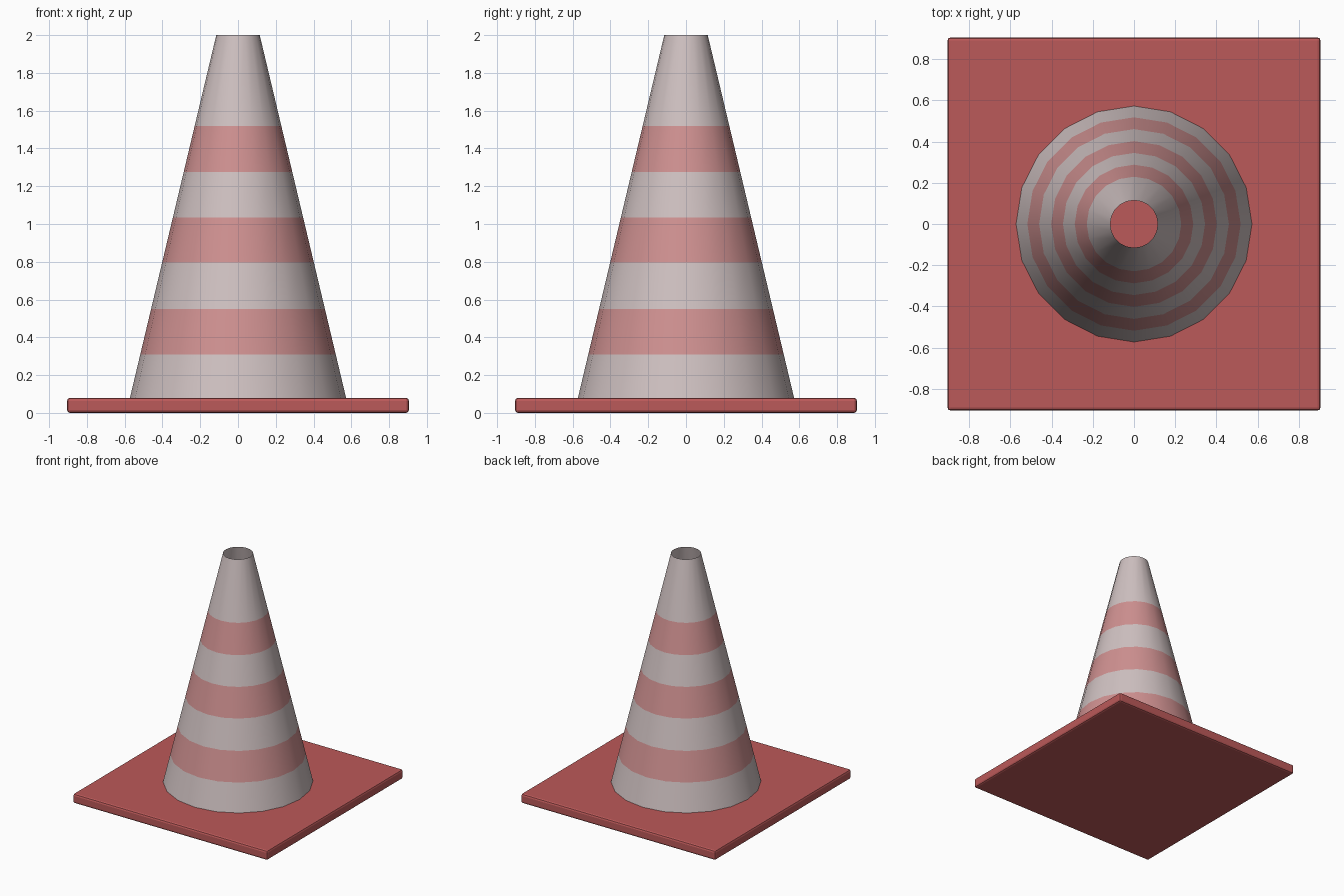
import bpy, bmesh, math

if "Cube" in bpy.data.objects:
    bpy.data.objects.remove(bpy.data.objects["Cube"])

def material(name, color):
    m = bpy.data.materials.new(name)
    m.diffuse_color = (*color, 1)
    m.use_nodes = True
    m.node_tree.nodes["Principled BSDF"].inputs["Base Color"].default_value = m.diffuse_color
    return m

base_red = material("base_red", (0.5, 0.1, 0.1))
stripe_red = material("stripe_red", (0.62, 0.28, 0.28))
off_white = material("off_white", (0.62, 0.53, 0.53))

# square base plate with softened edges
bpy.ops.mesh.primitive_cube_add(size=1, location=(0, 0, 0.04))
base = bpy.context.object
base.name = "base_plate"
base.scale = (1.81, 1.81, 0.08)
bpy.ops.object.transform_apply(location=False, rotation=False, scale=True)
base.data.materials.append(base_red)
bevel = base.modifiers.new("soft_edges", 'BEVEL')
bevel.width = 0.016
bevel.segments = 2

# hollow open cone, one ring per stripe boundary
SIDES = 20
levels = [0.07, 0.31, 0.55, 0.795, 1.035, 1.275, 1.52, 2.0]
bm = bmesh.new()
rings = []
for z in levels:
    r = 0.572 + (0.115 - 0.572) * (z - 0.08) / 1.92
    rings.append([bm.verts.new((r * math.cos(math.tau * i / SIDES),
                                r * math.sin(math.tau * i / SIDES), z))
                  for i in range(SIDES)])
for k, (low, high) in enumerate(zip(rings, rings[1:])):
    for i in range(SIDES):
        j = (i + 1) % SIDES
        f = bm.faces.new((low[i], low[j], high[j], high[i]))
        f.material_index = k % 2
        f.smooth = True
mesh = bpy.data.meshes.new("striped_cone")
bm.to_mesh(mesh)
bm.free()
mesh.materials.append(off_white)
mesh.materials.append(stripe_red)
cone = bpy.data.objects.new("striped_cone", mesh)
bpy.context.collection.objects.link(cone)
